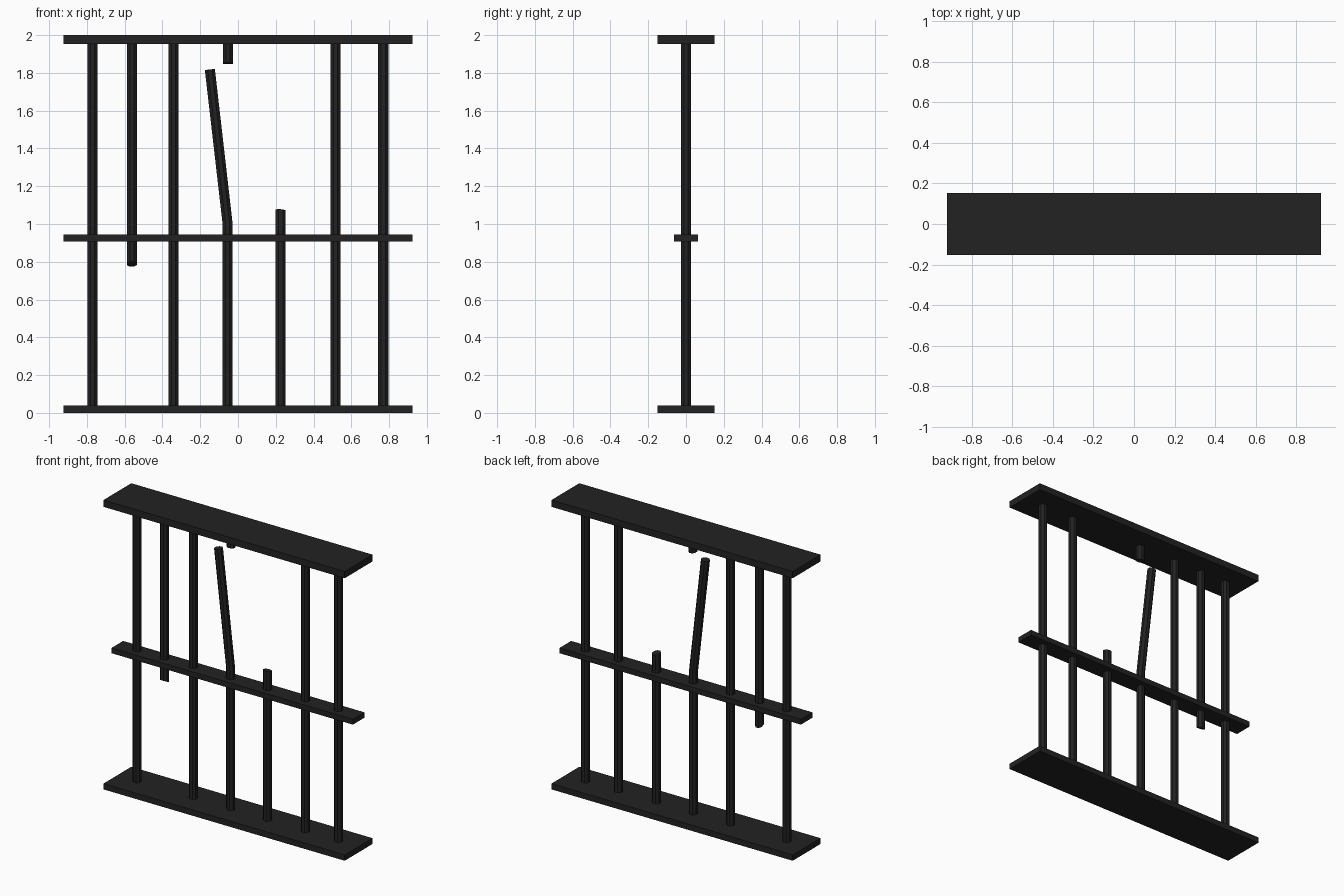
import bpy, bmesh, math

if "Cube" in bpy.data.objects:
    bpy.data.objects.remove(bpy.data.objects["Cube"])

iron = bpy.data.materials.new("black_iron")
iron.diffuse_color = (0.016, 0.016, 0.0165, 1)
iron.use_nodes = True
iron.node_tree.nodes["Principled BSDF"].inputs["Base Color"].default_value = iron.diffuse_color

SIDES = 8
R = 0.0265 / math.cos(math.pi / SIDES)


def finish(name, bm):
    bmesh.ops.recalc_face_normals(bm, faces=bm.faces)
    me = bpy.data.meshes.new(name)
    bm.to_mesh(me)
    bm.free()
    me.materials.append(iron)
    ob = bpy.data.objects.new(name, me)
    bpy.context.collection.objects.link(ob)
    return ob


def plate(name, half_y, z0, z1):
    bm = bmesh.new()
    bmesh.ops.create_cube(bm, size=1)
    for v in bm.verts:
        v.co = (v.co.x * 1.845, v.co.y * 2 * half_y, z0 + (v.co.z + 0.5) * (z1 - z0))
    finish(name, bm)


def bar(name, path):
    """Octagonal rod through rings (x, z, slope of ring in x, slope in y)."""
    bm = bmesh.new()
    rings = []
    for x, z, sx, sy in path:
        ring = []
        for i in range(SIDES):
            a = 2 * math.pi * (i + 0.5) / SIDES
            dx, dy = R * math.cos(a), R * math.sin(a)
            ring.append(bm.verts.new((x + dx, dy, z + sx * dx + sy * dy)))
        rings.append(ring)
    for a, b in zip(rings, rings[1:]):
        for i in range(SIDES):
            j = (i + 1) % SIDES
            bm.faces.new((a[i], a[j], b[j], b[i]))
    bm.faces.new(rings[0])
    bm.faces.new(rings[-1])
    finish(name, bm)


# Horizontal plates
plate("bottom_plate", 0.152, 0.0, 0.04)
plate("middle_rail", 0.063, 0.907, 0.944)
plate("top_plate", 0.152, 1.953, 2.0)

LOW, HIGH = 0.03, 1.965

# Intact bars
for n, x in enumerate((-0.771, -0.342, 0.517, 0.769)):
    bar(f"bar_{n + 1}", [(x, LOW, 0, 0), (x, HIGH, 0, 0)])

# Bar snapped off below the rail
bar("hanging_broken_bar", [(-0.562, 0.788, 0, -0.5), (-0.562, HIGH, 0, 0)])

# Bent bar and the stub it broke away from
bar("bent_bar", [(-0.056, LOW, 0, 0), (-0.056, 1.01, 0.06, 0), (-0.149, 1.818, 0.11, 0)])
bar("upper_stub", [(-0.053, 1.85, 0, -0.15), (-0.053, HIGH, 0, 0)])

# Bar snapped off above the rail
bar("standing_broken_bar", [(0.226, 1.073, -0.08, -0.2), (0.226, LOW, 0, 0)])
